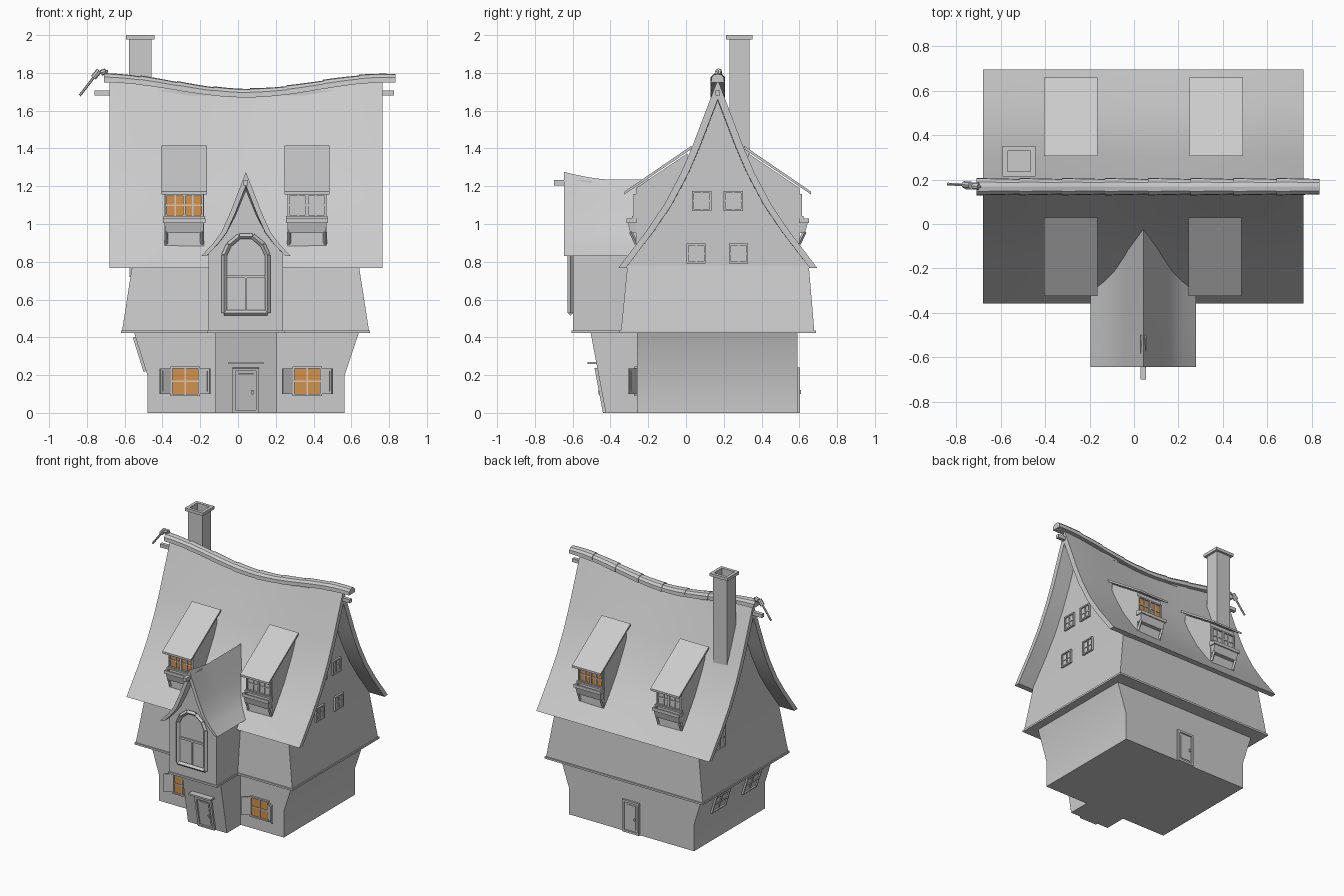
import bpy, bmesh, math
from mathutils import Vector, Matrix

cube = bpy.data.objects.get("Cube")
if cube:
    bpy.data.objects.remove(cube, do_unlink=True)


def material(name, rgb):
    m = bpy.data.materials.new(name)
    m.use_nodes = True
    m.diffuse_color = (*rgb, 1)
    m.node_tree.nodes["Principled BSDF"].inputs["Base Color"].default_value = (*rgb, 1)
    return m


GREY = material("plain grey", (0.6, 0.6, 0.6))
ORANGE = material("lit orange", (0.65, 0.29, 0.075))
MADE = []
RX, RY = 0.042, 0.168          # centre line of the roof
X, Y, Z = Vector((1, 0, 0)), Vector((0, 1, 0)), Vector((0, 0, 1))


def finish(name, bm, mat=GREY):
    bmesh.ops.recalc_face_normals(bm, faces=bm.faces)
    me = bpy.data.meshes.new(name)
    bm.to_mesh(me)
    bm.free()
    me.materials.append(mat)
    ob = bpy.data.objects.new(name, me)
    bpy.context.collection.objects.link(ob)
    MADE.append(ob)


def loft(name, rings, mat=GREY):
    """Skin a row of equal point rings and cap both ends."""
    bm = bmesh.new()
    vs = [[bm.verts.new(p) for p in r] for r in rings]
    n = len(vs[0])
    for a, b in zip(vs, vs[1:]):
        for i in range(n):
            bm.faces.new((a[i], a[(i + 1) % n], b[(i + 1) % n], b[i]))
    bm.faces.new(vs[0])
    bm.faces.new(vs[-1])
    finish(name, bm, mat)


def rect(x0, x1, y0, y1, z):
    return [(x0, y0, z), (x1, y0, z), (x1, y1, z), (x0, y1, z)]


def boxes(name, parts, mtx=Matrix(), mat=GREY):
    """Join boxes given as x0, x1, y0, y1, z0, z1 in a local frame."""
    bm = bmesh.new()
    for x0, x1, y0, y1, z0, z1 in parts:
        m = Matrix.Translation(((x0 + x1) / 2, (y0 + y1) / 2, (z0 + z1) / 2))
        m = m @ Matrix.Diagonal((abs(x1 - x0), abs(y1 - y0), abs(z1 - z0), 1))
        bmesh.ops.create_cube(bm, size=1, matrix=mtx @ m)
    finish(name, bm, mat)


def sticks(name, pairs, r, sides=4):
    bm = bmesh.new()
    for a, b in pairs:
        a, b = Vector(a), Vector(b)
        m = Matrix.Translation((a + b) / 2) @ (b - a).to_track_quat('Z', 'Y').to_matrix().to_4x4()
        bmesh.ops.create_cone(bm, cap_ends=True, segments=sides, radius1=r, radius2=r,
                              depth=(b - a).length, matrix=m)
    finish(name, bm)


def on_wall(origin, normal, up=Z):
    """Local frame on a wall: x across, y up, z outward."""
    n, v = Vector(normal).normalized(), Vector(up).normalized()
    m = Matrix((v.cross(n), v, n)).transposed().to_4x4()
    m.translation = Vector(origin)
    return m


def frame_parts(w, h, t, d):
    return [(-w - t, -w, -h - t, h + t, -.01, d), (w, w + t, -h - t, h + t, -.01, d),
            (-w, w, h, h + t, -.01, d), (-w, w, -h - t, -h, -.01, d)]


def window(name, mtx, w, h, cols=2, rows=2, mat=GREY):
    w, h = w / 2, h / 2
    parts = frame_parts(w, h, .01, .014)
    for i in range(1, cols):
        x = -w + 2 * w * i / cols
        parts.append((x - .004, x + .004, -h, h, 0, .01))
    for j in range(1, rows):
        y = -h + 2 * h * j / rows
        parts.append((-w, w, y - .004, y + .004, 0, .009))
    boxes(name + "_frame", parts, mtx)
    boxes(name + "_glass", [(-w, w, -h, h, -.004, .004)], mtx, mat)


def door(name, mtx):
    boxes(name, frame_parts(.054, .105, .016, .014) +
          [(-.054, .054, -.105, .105, -.01, .004), (-.04, .04, -.09, .09, 0, .008),
           (.03, .04, -.02, .0, 0, .018)], mtx)


def roof_ring(half, t):
    """Closed section of a steep roof: outer line, then inner line."""
    (h0, z0), (h1, z1) = half[0], half[1]
    inner = [(0, z0 - t * (z0 - z1) / h1)] + [(h - t, z) for h, z in half[1:]]
    side = lambda pts: [(-h, z) for h, z in reversed(pts)] + pts[1:]
    return side(half) + side(inner)[::-1]


# ground floor, upper floor and ledges
g = (-.26, .59)
loft("ground_floor", [rect(-.48, .565, *g, 0), rect(-.48, .565, *g, .2), rect(-.55, .64, *g, .425)])
loft("upper_floor", [rect(-.615, .695, -.345, .68, .425), rect(-.56, .64, -.31, .65, .78)])
boxes("floor_ledge", [(-.62, .70, -.352, .688, .422, .436), (-.162, .247, -.605, -.3, .422, .436)])

# main roof with a sagging ridge
sag = lambda x: .08 * (.5 + .5 * math.cos(math.pi * (x - RX) / .76))
main = [(0, 1.765), (.135, 1.41), (.195, 1.27), (.285, 1.1), (.38, .96), (.527, .767)]
rings = []
for i in range(25):
    x = RX + .7225 * (i / 12 - 1)
    rings.append([(x, RY + h, z - sag(x) * (z - .767)) for h, z in roof_ring(main, .04)])
loft("main_roof", rings)

# gable walls, closed under the roof
gable = [(0, 1.66)] + [(h - .032, z) for h, z in main[1:]]
outline = [(-h, z) for h, z in reversed(gable)] + gable[1:]
for name, x0, x1 in (("left_gable", .58, .64), ("right_gable", -.56, -.5)):
    loft(name, [[(x, RY + h, z) for h, z in outline] for x in (x0, x1)])

# ridge tiles and ridge beam
tile = [(-.037, -.047), (-.035, -.02), (-.02, -.004), (0, 0), (.02, -.004), (.035, -.02), (.037, -.047)]
step = 1.545 / 8
for i in range(8):
    x0 = -.71 + i * step
    rings = []
    for k in range(4):
        x, s = x0 + step * k / 3, 1.06 - .04 * k
        rings.append([(x, RY + h * s, 1.797 - sag(x) + z * s + .004 * (s - 1) * 10) for h, z in tile])
    loft(f"ridge_tile_{i}", rings)
boxes("ridge_beam", [(-.76, .825, RY - .013, RY + .013, 1.68, 1.706)])

# finial at the ridge end
sticks("finial_rod", [((-.838, .18, 1.68), (-.745, .175, 1.8)), ((-.745, .175, 1.8), (-.69, RY, 1.81))], .007, 6)
sticks("finial_knob", [((-.765, .177, 1.775), (-.735, .175, 1.812)), ((-.725, .172, 1.8), (-.7, .17, 1.808))], .016, 8)

# chimney
cx, cy = -.518, .282
ring = lambda r, z: rect(cx - r - .006, cx + r + .006, cy - r, cy + r, z)
loft("chimney", [ring(.053, 1.2), ring(.053, 1.978), ring(.069, 1.978), ring(.069, 2), ring(.046, 2), ring(.046, 1.93)])

# entrance porch
loft("porch", [rect(-.12, .205, -.425, -.2, 0), rect(-.12, .205, -.505, -.2, .425)])
lean = Vector((0, -.08, .425)).normalized()
door("front_door", on_wall((RX, -.448, .12), lean.cross(X) * -1 if lean.cross(X).y > 0 else lean.cross(X), lean))
boxes("door_hood", [(-.05, .135, -.522, -.46, .258, .27)])
door("back_door", on_wall((RX, .59, .12), Y))

# front bay with its own gable
bay = [(.197, .43), (.197, .85), (.108, .945), (.058, 1.04), (0, 1.18)]
outline = [(-h, z) for h, z in bay] + bay[-2::-1]
loft("bay_wall", [[(RX + h, y, z) for h, z in outline] for y in (-.597, -.02)])
half = [(0, 1.235), (.045, 1.13), (.083, 1.04), (.13, .945), (.175, .89), (.237, .83)]
rings = []
for i in range(8):
    y = -.645 + .04 * i if i < 7 else 0
    lift = .04 * max(0, (-y - .405) / .24) ** 1.5
    rings.append([(RX + h, y, z + lift * (z - .83) / .4) for h, z in roof_ring(half, .028)])
loft("bay_roof", rings)
boxes("bay_ridge_beam", [(RX - .012, RX + .012, -.70, -.5, 1.205, 1.232)])

# arched bay window
arch = [(-.115, .53), (-.115, .835), (-.09, .89), (-.035, .935), (.035, .935), (.09, .89), (.115, .835), (.115, .53)]
loft("arched_panel", [[(RX + h, y, z) for h, z in arch] for y in (-.59, -.603)])
pts = [(RX + h, -.612, z) for h, z in arch]
sticks("arched_frame", list(zip(pts, pts[1:] + pts[:1])), .015)
boxes("arched_bars", [(RX - .11, RX + .11, -.613, -.6, .715, .73), (RX - .005, RX + .005, -.611, -.6, .53, .72)])

# ground floor windows with open shutters
for side, x in (("right", -.28), ("left", .367)):
    window(f"{side}_front_window", on_wall((x, g[0], .168), -Y), .135, .135, 2, 2, ORANGE)
    for k in (-1, 1):
        m = Matrix.Translation((x + k * .07, g[0], .168)) @ Matrix.Rotation(-k * .6, 4, 'Z')
        boxes(f"{side}_shutter_{'outer' if k < 0 else 'inner'}",
              [(0, k * .075, -.005, .005, -.068, .068), (k * .012, k * .063, -.009, .009, -.055, .055)], m)


# dormers on both slopes
def dormer(name, x, s, glass):
    yy = lambda d: RY + s * d
    wall = [(.433, .87), (.433, 1.19), (.16, 1.375), (.16, .87)]
    loft(name + "_wall", [[(x + k, yy(d), z) for d, z in wall] for k in (-.104, .104)])
    slab = [(.138, 1.415), (.493, 1.172), (.493, 1.157), (.138, 1.398)]
    loft(name + "_roof", [[(x + k, yy(d), z) for d, z in slab] for k in (-.12, .12)])
    window(name + "_window", on_wall((x, yy(.433), 1.098), Y * s), .185, .1, 4, 2, glass)
    boxes(name + "_sash", [(x - .007, x + .007, yy(.43), yy(.447), 1.045, 1.15),
                           (x - .11, x + .11, yy(.43), yy(.455), 1.03, 1.042)])
    r = lambda w, a, b, z: rect(x - w, x + w, *sorted((yy(a), yy(b))), z)
    loft(name + "_flower_box", [r(.1, .43, .462, .952), r(.104, .43, .476, 1.005), r(.112, .43, .484, 1.005),
                                r(.112, .43, .484, 1.028), r(.1, .437, .472, 1.028), r(.1, .437, .472, 1.0)])
    sticks(name + "_brackets", [((x + k, yy(.46), .958), (x + k, yy(.43), .895)) for k in (-.095, .095)], .01)


dormer("front_right_dormer", -.285, -1, ORANGE)
dormer("front_left_dormer", .365, -1, GREY)
dormer("back_right_dormer", -.285, 1, GREY)
dormer("back_left_dormer", .37, 1, ORANGE)

# windows in the side walls
for i, (y, z) in enumerate(((.083, 1.122), (.25, 1.122), (.053, .843), (.278, .843))):
    window(f"left_gable_window_{i}", on_wall((.64, y, z), X), .082, .085)
window("right_gable_window", on_wall((-.56, .4, .83), -X), .1, .2, 2, 3)
slope = Vector((-.07, 0, .225))
for i, y in enumerate((.32, -.05)):
    window(f"right_slope_window_{i}", on_wall((-.515, y, .312), (-.225, 0, -.07), slope), .15, .17, 2, 3)

# smooth the curved roofs and keep corners sharp
for ob in MADE:
    ob.select_set(True)
bpy.context.view_layer.objects.active = MADE[0]
bpy.ops.object.shade_smooth_by_angle(angle=math.radians(20))
